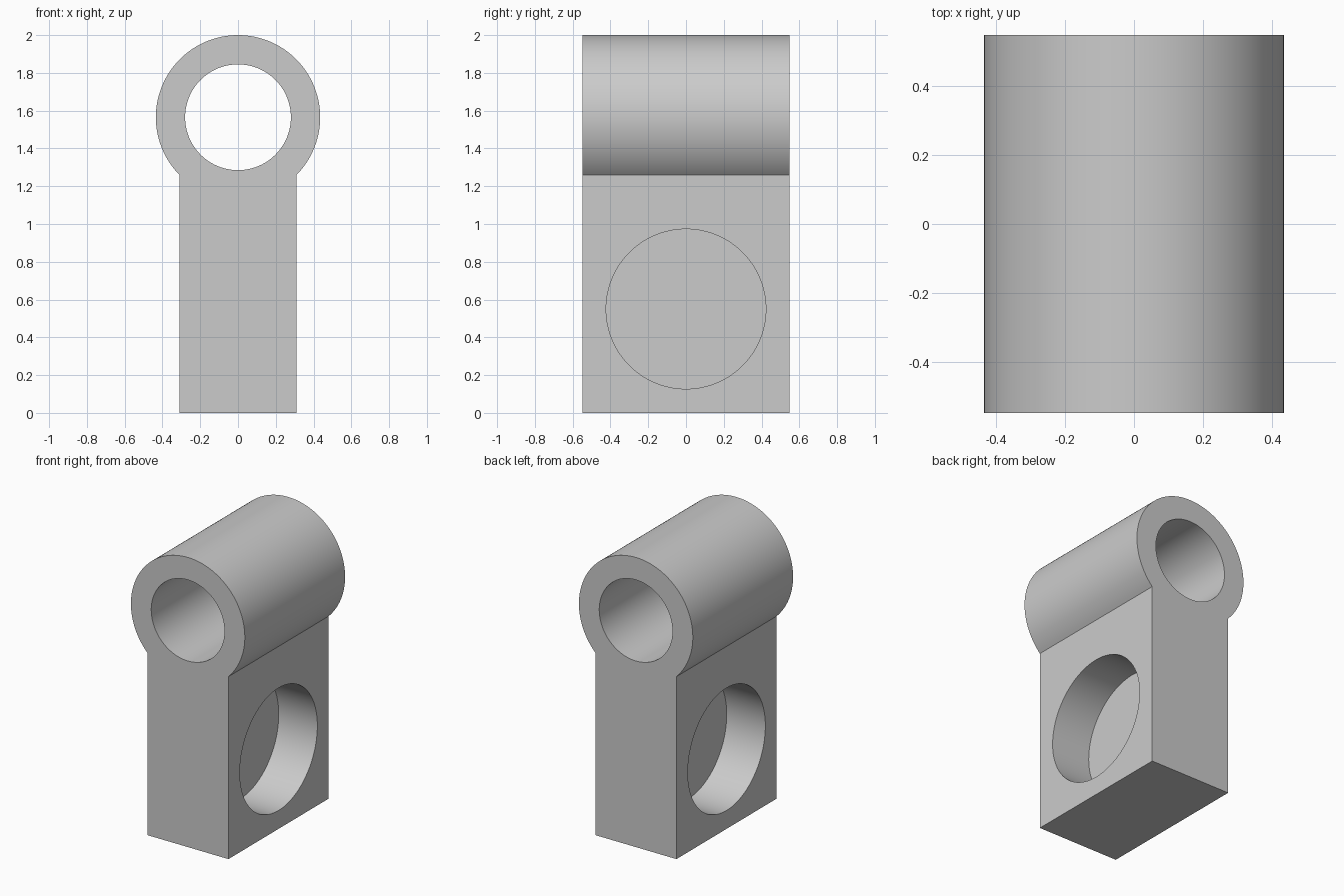
import bpy, bmesh
from math import sin, cos, asin, pi

HALF_X, HALF_Y = 0.31, 0.547       # block half width and half length
BARREL_Z, BARREL_R, BORE_R = 1.565, 0.435, 0.28
RECESS_Z, RECESS_R, RECESS_DEPTH = 0.55, 0.423, 0.295

default = bpy.data.objects.get("Cube")
if default:
    bpy.data.objects.remove(default, do_unlink=True)

grey = bpy.data.materials.new("plain_grey")
grey.use_nodes = True
colour = (0.6, 0.6, 0.6, 1)
grey.diffuse_color = colour
grey.node_tree.nodes["Principled BSDF"].inputs["Base Color"].default_value = colour


def cutter(name, radius, depth, location, rotation):
    bpy.ops.mesh.primitive_cylinder_add(vertices=96, radius=radius, depth=depth,
                                        location=location, rotation=rotation)
    obj = bpy.context.object
    obj.name = name
    obj.hide_render = True
    obj.data.materials.append(grey)
    return obj


# Keyhole profile: straight legs joined by the barrel arc, extruded along y
start = -asin((BARREL_R**2 - HALF_X**2) ** 0.5 / BARREL_R)
steps = 96
profile = [(-HALF_X, 0), (HALF_X, 0)]
for i in range(steps + 1):
    a = start + (pi - 2 * start) * i / steps
    profile.append((BARREL_R * cos(a), BARREL_Z + BARREL_R * sin(a)))

bm = bmesh.new()
face = bm.faces.new([bm.verts.new((x, -HALF_Y, z)) for x, z in profile])
moved = bmesh.ops.extrude_face_region(bm, geom=[face])["geom"]
bmesh.ops.translate(bm, vec=(0, 2 * HALF_Y, 0),
                    verts=[v for v in moved if isinstance(v, bmesh.types.BMVert)])
bmesh.ops.recalc_face_normals(bm, faces=bm.faces)
mesh = bpy.data.meshes.new("bearing_block")
bm.to_mesh(mesh)
bm.free()
block = bpy.data.objects.new("bearing_block", mesh)
bpy.context.collection.objects.link(block)
mesh.materials.append(grey)

# Through bore, and a blind round recess on each side
cutters = [cutter("bore_cutter", BORE_R, 3 * HALF_Y, (0, 0, BARREL_Z), (pi / 2, 0, 0))]
for side, name in ((1, "left"), (-1, "right")):
    cutters.append(cutter(name + "_recess_cutter", RECESS_R, 2 * RECESS_DEPTH,
                          (side * HALF_X, 0, RECESS_Z), (0, pi / 2, 0)))

bpy.ops.object.select_all(action='DESELECT')
block.select_set(True)
bpy.context.view_layer.objects.active = block
for c in cutters:
    mod = block.modifiers.new(c.name, 'BOOLEAN')
    mod.operation = 'DIFFERENCE'
    mod.solver = 'EXACT'
    mod.object = c
    bpy.ops.object.modifier_apply(modifier=mod.name)
    bpy.data.objects.remove(c, do_unlink=True)

bpy.ops.object.shade_smooth_by_angle(angle=pi / 6)
